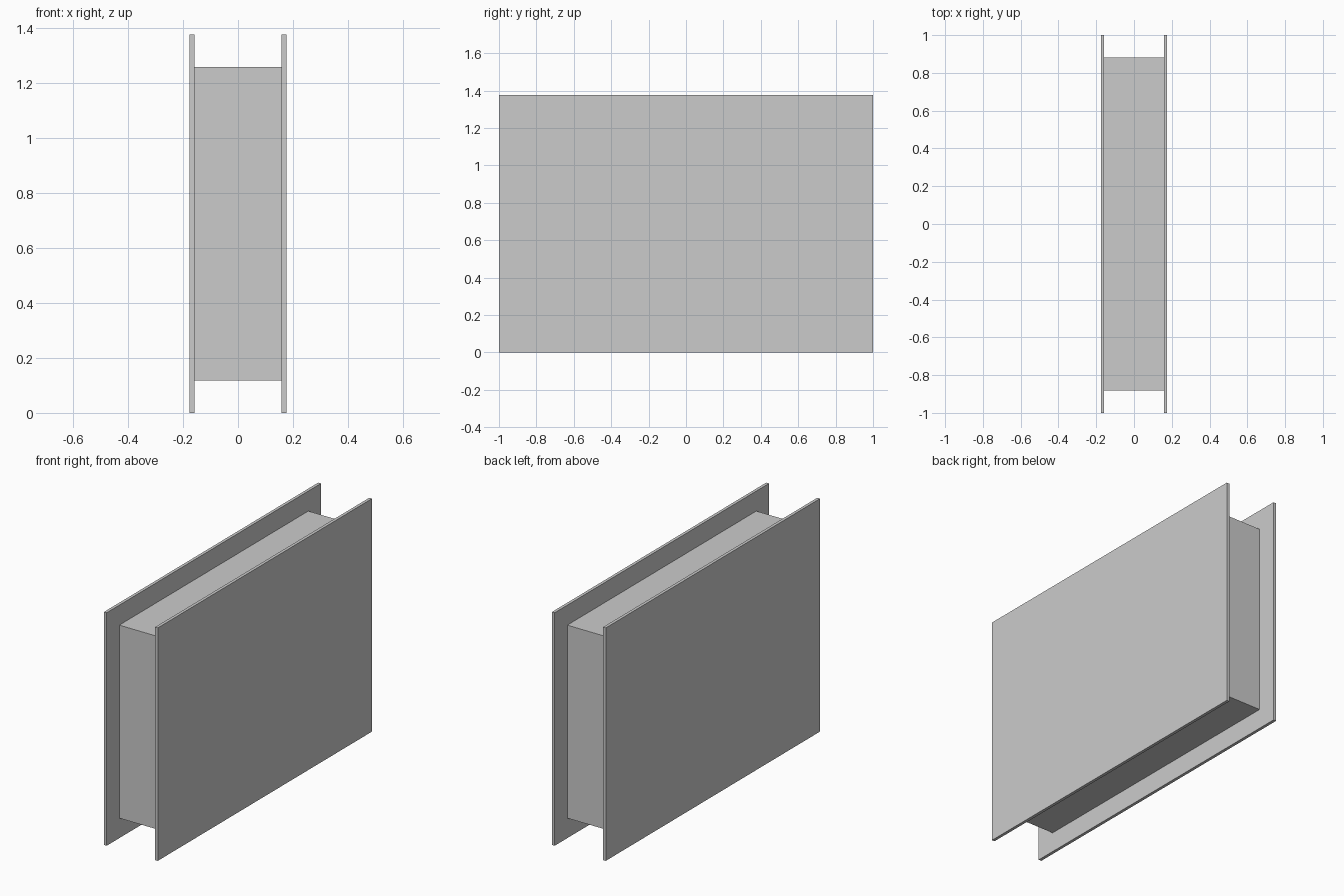
import bpy

default = bpy.data.objects.get("Cube")
if default:
    bpy.data.objects.remove(default, do_unlink=True)

HEIGHT = 1.376
LENGTH = 2.0
OUTER_X = 0.176
PLATE = 0.018
MARGIN = 0.118

# Single plain grey material
grey = bpy.data.materials.new("plain_grey")
grey.use_nodes = True
colour = (0.6, 0.6, 0.6, 1)
grey.diffuse_color = colour
grey.node_tree.nodes["Principled BSDF"].inputs["Base Color"].default_value = colour


def box(name, x, size):
    """Flat-shaded box centred at mid height."""
    bpy.ops.mesh.primitive_cube_add(size=1, location=(x, 0, HEIGHT / 2))
    obj = bpy.context.object
    obj.name = name
    obj.scale = size
    bpy.ops.object.transform_apply(location=False, rotation=False, scale=True)
    obj.data.materials.append(grey)
    return obj


# Side plates
for side, name in ((1, "left_plate"), (-1, "right_plate")):
    box(name, side * (OUTER_X - PLATE / 2), (PLATE, LENGTH, HEIGHT))

# Recessed core between the plates
box("core", 0, (2 * (OUTER_X - PLATE), LENGTH - 2 * MARGIN, HEIGHT - 2 * MARGIN))
